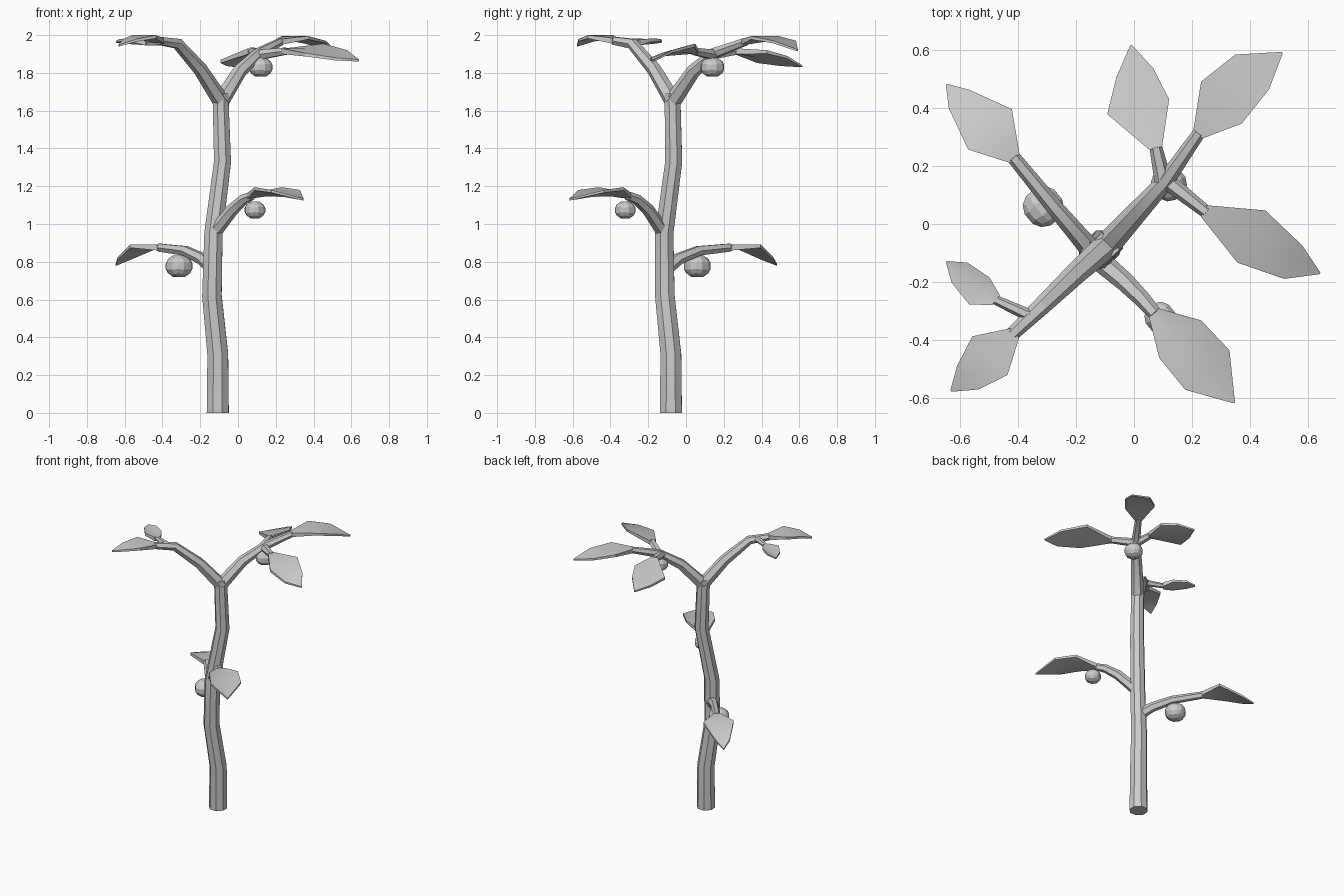
import bpy, bmesh, math
from mathutils import Vector

if "Cube" in bpy.data.objects:
    bpy.data.objects.remove(bpy.data.objects["Cube"], do_unlink=True)

grey = bpy.data.materials.new("light grey")
grey.use_nodes = True
colour = (0.6, 0.6, 0.6, 1)
grey.diffuse_color = colour
grey.node_tree.nodes["Principled BSDF"].inputs["Base Color"].default_value = colour


def finish(name, bm, smooth=True):
    bmesh.ops.recalc_face_normals(bm, faces=bm.faces)
    mesh = bpy.data.meshes.new(name)
    bm.to_mesh(mesh)
    bm.free()
    mesh.materials.append(grey)
    obj = bpy.data.objects.new(name, mesh)
    bpy.context.collection.objects.link(obj)
    if smooth:
        bpy.ops.object.select_all(action="DESELECT")
        obj.select_set(True)
        bpy.context.view_layer.objects.active = obj
        bpy.ops.object.shade_smooth_by_angle(angle=math.radians(30))
    return obj


def loft(name, rings):
    """Skin a list of equal-sized point rings and cap both ends."""
    bm = bmesh.new()
    loops = [[bm.verts.new(p) for p in ring] for ring in rings]
    n = len(loops[0])
    for a, b in zip(loops, loops[1:]):
        for i in range(n):
            j = (i + 1) % n
            bm.faces.new((a[i], a[j], b[j], b[i]))
    bm.faces.new(loops[0])
    bm.faces.new(loops[-1])
    return finish(name, bm)


def limb(name, path, start, end, sides=6):
    """Tapered faceted tube along a path, without twisting."""
    pts = [Vector(p) for p in path]
    last = len(pts) - 1
    tangent = (pts[1] - pts[0]).normalized()
    side = tangent.cross(Vector((0, 0, 1)))
    side = side.normalized() if side.length > 0.01 else Vector((1, 0.4, 0)).normalized()
    rings = []
    for k, p in enumerate(pts):
        t = (pts[min(k + 1, last)] - pts[max(k - 1, 0)]).normalized()
        side.rotate(tangent.rotation_difference(t))
        tangent = t
        up = t.cross(side)
        r = start + (end - start) * k / last
        rings.append([p + r * (side * math.cos(a) + up * math.sin(a))
                      for a in (math.tau * i / sides for i in range(sides))])
    return loft(name, rings)


def leaf(name, base, tip, mid, far, tilt=0, fold=0):
    """Thin blade; mid and far are (fraction, left width, right width, height)."""
    base, tip = Vector(base), Vector(tip)
    along = (tip - base).to_2d().to_3d()
    left = Vector((-along.y, along.x, 0)).normalized()
    rows = [(0, 0.022, 0.022, base.z, 0.03, 0),
            (*mid, 0.018, 1), (*far, 0.014, 0.8),
            (1, 0.003, 0.003, tip.z, 0.01, 0)]
    rings = []
    for t, wl, wr, z, thick, amount in rows:
        centre = base + along * t
        centre.z = z
        rise = Vector((0, 0, tilt * amount))
        top = [centre + left * wl + rise,
               centre - Vector((0, 0, fold * amount)),
               centre - left * wr - rise]
        rings.append(top + [p - Vector((0, 0, thick)) for p in reversed(top)])
    return loft(name, rings)


def fruit(name, centre, radius):
    """Faceted ball made from a subdivided cube, slightly squashed."""
    bm = bmesh.new()
    bmesh.ops.create_cube(bm, size=2)
    bmesh.ops.subdivide_edges(bm, edges=bm.edges[:], cuts=2, use_grid_fill=True)
    for v in bm.verts:
        v.co = v.co.normalized() * radius
        v.co.z *= 0.87
    obj = finish(name, bm, smooth=False)
    obj.location = centre
    obj.rotation_euler = (0, 0, math.radians(40))


# Trunk
limb("trunk", [(-.107, -.08, 0), (-.107, -.08, .31), (-.138, -.112, .62),
               (-.13, -.115, .95), (-.082, -.065, 1.33), (-.093, -.072, 1.69)],
     .063, .045, sides=8)

# Branches and leaf stems
limb("crown_branch_front", [(-.09, -.07, 1.65), (-.2, -.17, 1.82),
                            (-.32, -.285, 1.955), (-.42, -.38, 1.97)], .045, .024)
limb("crown_branch_back", [(-.09, -.07, 1.65), (.01, .04, 1.81),
                           (.11, .15, 1.905), (.225, .315, 1.965)], .045, .022)
limb("crown_stem_front", [(-.36, -.315, 1.965), (-.485, -.257, 1.96)], .022, .016)
limb("crown_stem_back", [(.1, .15, 1.9), (.075, .265, 1.915)], .03, .022)
limb("crown_stem_side", [(.11, .15, 1.895), (.25, .04, 1.915)], .03, .022)
limb("low_branch", [(-.13, -.11, .76), (-.19, -.04, .815),
                    (-.28, .065, .858), (-.415, .23, .875)], .038, .024)
limb("middle_branch", [(-.13, -.115, .95), (-.03, -.2, 1.075),
                       (.03, -.26, 1.13), (.073, -.31, 1.15)], .038, .024)

# Leaves
leaf("crown_leaf_front", (-.41, -.375, 1.985), (-.63, -.575, 1.95),
     (.39, .09, .09, 2.0), (.75, .06, .05, 1.98))
leaf("crown_leaf_small", (-.475, -.262, 1.975), (-.645, -.13, 1.97),
     (.3, .068, .048, 1.982), (.73, .046, .042, 1.98), fold=.015)
leaf("crown_leaf_back", (.22, .31, 1.98), (.51, .59, 1.925),
     (.33, .122, .079, 1.995), (.7, .107, .06, 1.97))
leaf("crown_leaf_far", (.075, .26, 1.93), (-.01, .615, 1.84),
     (.42, .135, .084, 1.895), (.74, .075, .056, 1.87), tilt=-.025)
leaf("crown_leaf_side", (.24, .045, 1.93), (.64, -.17, 1.87),
     (.41, .102, .102, 1.93), (.78, .056, .075, 1.9), tilt=.025)
leaf("low_leaf", (-.41, .225, .89), (-.645, .48, .79),
     (.38, .097, .108, .892), (.81, .05, .045, .825))
leaf("middle_leaf", (.068, -.305, 1.165), (.345, -.615, 1.135),
     (.31, .104, .09, 1.195), (.65, .108, .096, 1.18), fold=.03)

# Fruit hanging below the branches
fruit("low_fruit", (-.312, .06, .777), .073)
fruit("middle_fruit", (.09, -.322, 1.074), .056)
fruit("crown_fruit", (.12, .14, 1.83), .064)
